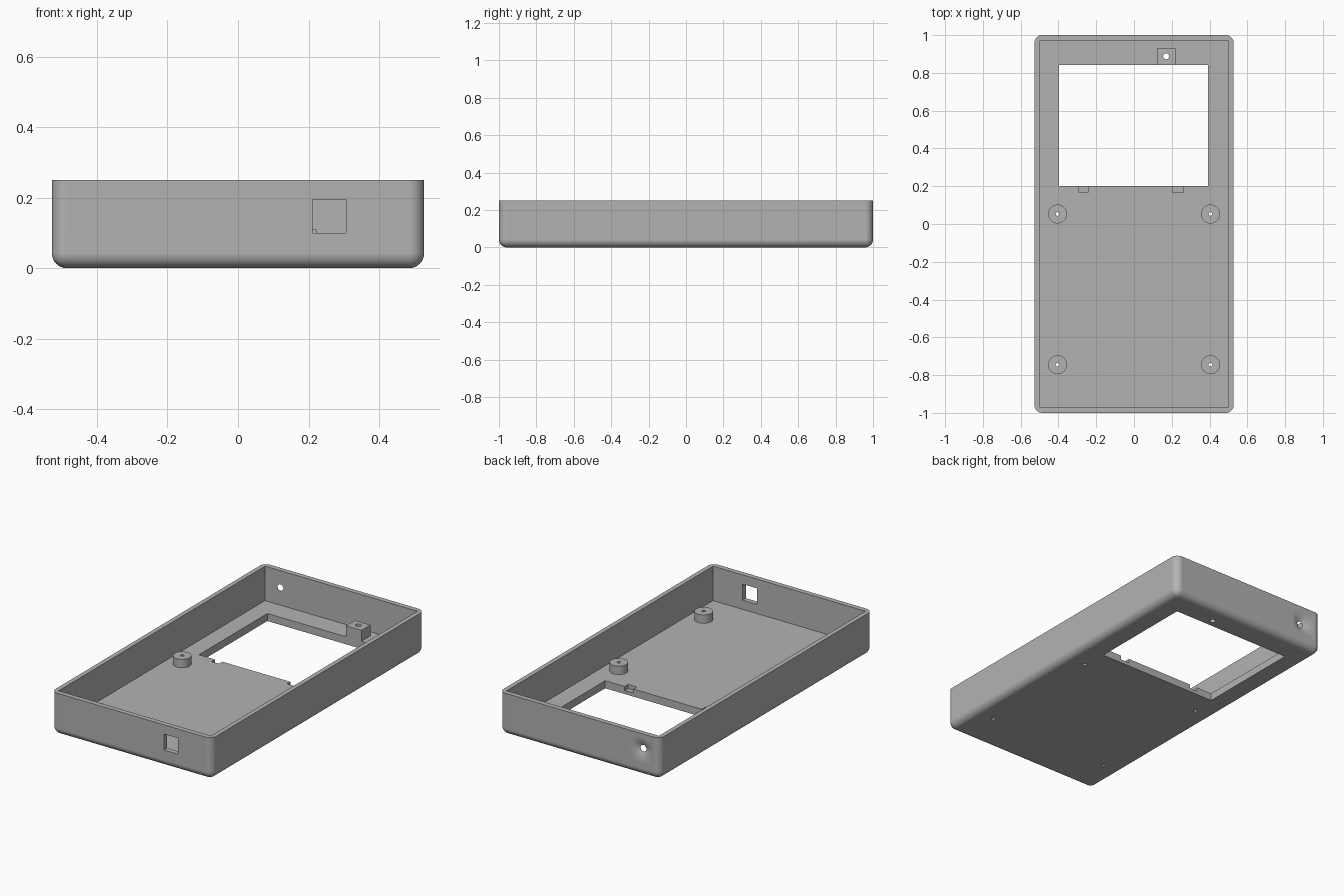
import bpy, bmesh, math
from mathutils import Matrix, Vector

cube = bpy.data.objects.get("Cube")
if cube:
    bpy.data.objects.remove(cube, do_unlink=True)

grey = bpy.data.materials.new("plain grey")
grey.use_nodes = True
colour = (0.45, 0.45, 0.45, 1)
grey.diffuse_color = colour
grey.node_tree.nodes["Principled BSDF"].inputs["Base Color"].default_value = colour

W, L, H = 0.528, 1.0, 0.25      # half width, half length, height
WALL, FLOOR, ROUND = 0.027, 0.045, 0.042


def finish(name, bm):
    mesh = bpy.data.meshes.new(name)
    bm.to_mesh(mesh)
    bm.free()
    mesh.materials.append(grey)
    ob = bpy.data.objects.new(name, mesh)
    bpy.context.collection.objects.link(ob)
    return ob


def box_mesh(lo, hi):
    bm = bmesh.new()
    lo, hi = Vector(lo), Vector(hi)
    size = Matrix.Diagonal((*(hi - lo), 1))
    bmesh.ops.create_cube(bm, size=1, matrix=Matrix.Translation((lo + hi) / 2) @ size)
    return bm


def box(name, lo, hi):
    return finish(name, box_mesh(lo, hi))


def cylinder(name, x, y, z0, z1, r):
    bm = bmesh.new()
    bmesh.ops.create_cone(bm, cap_ends=True, segments=32, radius1=r, radius2=r, depth=z1 - z0,
                          matrix=Matrix.Translation((x, y, (z0 + z1) / 2)))
    return finish(name, bm)


def activate(ob):
    bpy.ops.object.select_all(action="DESELECT")
    ob.select_set(True)
    bpy.context.view_layer.objects.active = ob


def combine(ob, other, operation="DIFFERENCE"):
    """Apply a boolean and throw the other shape away."""
    activate(ob)
    mod = ob.modifiers.new("boolean", "BOOLEAN")
    mod.solver = "EXACT"
    mod.operation = operation
    mod.object = other
    bpy.ops.object.modifier_apply(modifier=mod.name)
    bpy.data.objects.remove(other, do_unlink=True)


# Outer body: vertical corners and bottom edges rounded, rim left sharp
bm = box_mesh((-W, -L, 0), (W, L, H))
edges = [e for e in bm.edges if min(v.co.z for v in e.verts) < 0.01]
bmesh.ops.bevel(bm, geom=edges, offset=ROUND, segments=8, profile=0.5, affect="EDGES")
case = finish("case", bm)

# Hollow inside and display window
combine(case, box("cavity", (WALL - W, WALL + 0.003 - L, FLOOR), (W - WALL, L - WALL - 0.003, H + 0.1)))
combine(case, box("window_cut", (-0.397, 0.2, -0.1), (0.392, 0.843, FLOOR + 0.02)))

# Clip notches in the front edge of the window
for x0, x1 in ((-0.292, -0.243), (0.205, 0.263)):
    combine(case, box("notch_cut", (x0, 0.168, FLOOR - 0.024), (x1, 0.22, FLOOR + 0.02)))

# Square socket opening in the front wall
combine(case, box("socket_cut", (0.212, -L - 0.1, 0.1), (0.307, -L + 0.1, 0.195)))

# Countersunk hole in the back wall
bm = bmesh.new()
spot = Matrix.Translation((-0.4, L - 0.015, 0.15)) @ Matrix.Rotation(-math.pi / 2, 4, "X")
bmesh.ops.create_cone(bm, cap_ends=True, segments=32, radius1=0.018, radius2=0.08,
                      depth=0.0302, matrix=spot)
combine(case, finish("countersink_cut", bm))
bm = bmesh.new()
bmesh.ops.create_cone(bm, cap_ends=True, segments=32, radius1=0.019, radius2=0.019,
                      depth=0.1, matrix=spot)
combine(case, finish("jack_hole_cut", bm))

# Mounting posts and sensor block, each drilled through the floor
drills = []
for x in (-0.405, 0.405):
    for y in (-0.745, 0.053):
        combine(case, cylinder("post", x, y, FLOOR - 0.01, FLOOR + 0.05, 0.05), "UNION")
        drills.append((x, y, 0.01))
combine(case, box("sensor_block", (0.121, 0.843, FLOOR - 0.01), (0.222, 0.928, FLOOR + 0.065)), "UNION")
drills.append((0.17, 0.888, 0.016))
for x, y, r in drills:
    combine(case, cylinder("drill", x, y, -0.1, 0.2, r))

# Smooth rounds with crisp edges
activate(case)
bpy.ops.object.shade_smooth_by_angle(angle=math.radians(30))
weighted = case.modifiers.new("even shading", "WEIGHTED_NORMAL")
weighted.keep_sharp = True
